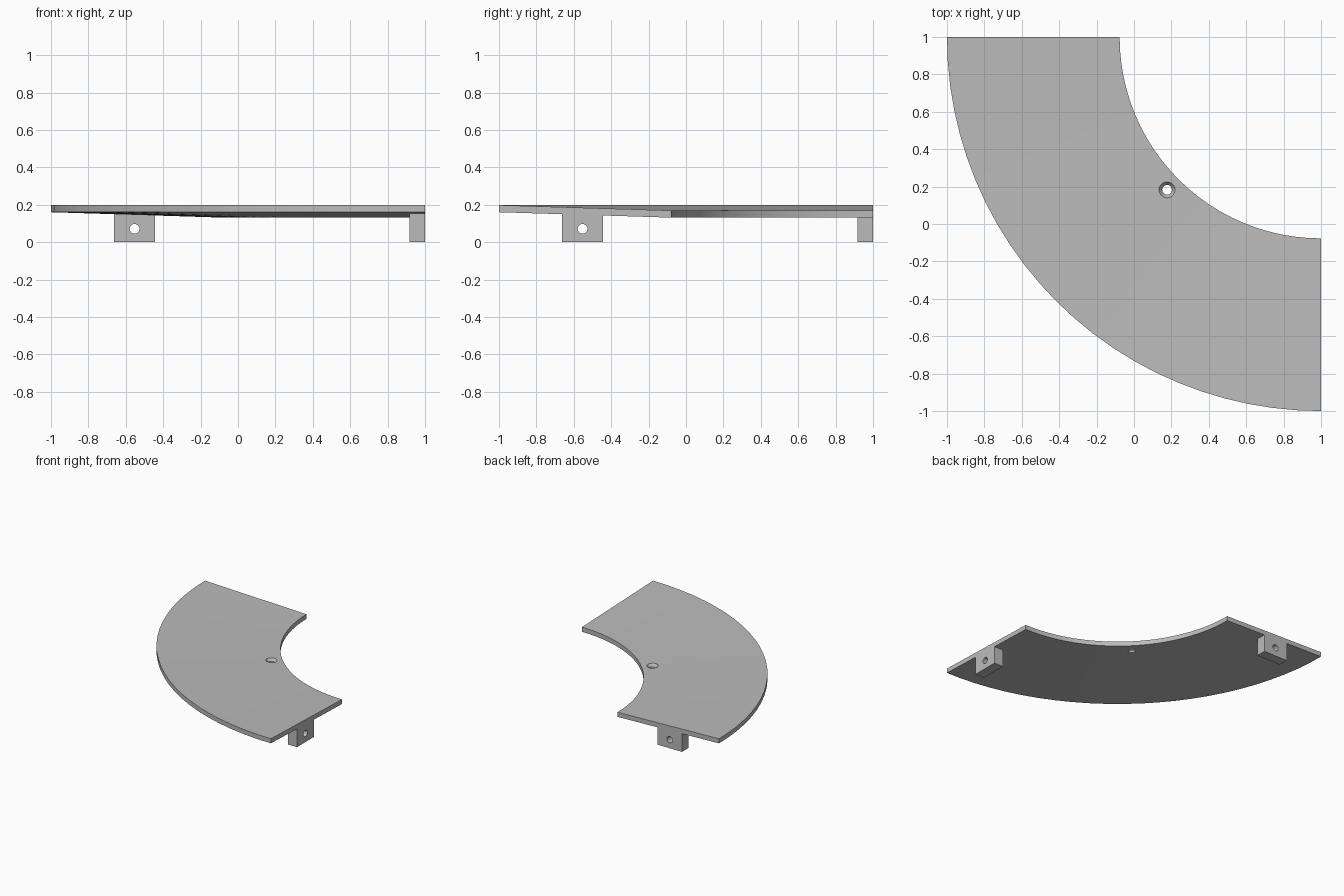
import bpy
import bmesh
from math import cos, sin, pi, hypot
from mathutils import Matrix, Vector

cube = bpy.data.objects.get("Cube")
if cube:
    bpy.data.objects.remove(cube, do_unlink=True)

INNER, OUTER = 1.077, 2.0      # ring radii about the corner (1, 1)
LOW, HIGH = 0.131, 0.16        # underside height at inner and outer edge
THICK = 0.038
STEPS = 24

grey = bpy.data.materials.new("plain_grey")
grey.use_nodes = True
grey.diffuse_color = (0.5, 0.5, 0.5, 1)
grey.node_tree.nodes["Principled BSDF"].inputs["Base Color"].default_value = (0.5, 0.5, 0.5, 1)


def underside(x, y):
    r = hypot(1 - x, 1 - y)
    return LOW + (HIGH - LOW) * (r - INNER) / (OUTER - INNER)


def make_object(name, bm):
    bmesh.ops.recalc_face_normals(bm, faces=bm.faces)
    mesh = bpy.data.meshes.new(name)
    bm.to_mesh(mesh)
    bm.free()
    mesh.materials.append(grey)
    obj = bpy.data.objects.new(name, mesh)
    bpy.context.collection.objects.link(obj)
    return obj


def lathe(name, profile, matrix, sides=32):
    """Closed solid of revolution from (radius, height) points."""
    bm = bmesh.new()
    rings = [[bm.verts.new((r * cos(2 * pi * i / sides), r * sin(2 * pi * i / sides), z))
              for i in range(sides)] for r, z in profile]
    for a, b in zip(rings, rings[1:]):
        for i in range(sides):
            j = (i + 1) % sides
            bm.faces.new((a[i], a[j], b[j], b[i]))
    bm.faces.new(rings[0])
    bm.faces.new(rings[-1])
    bm.transform(matrix)
    return make_object(name, bm)


def drill(obj, cutter):
    cutter.hide_render = True
    mod = obj.modifiers.new("hole", "BOOLEAN")
    mod.operation = "DIFFERENCE"
    mod.solver = "EXACT"
    mod.object = cutter
    for other in bpy.context.selected_objects:
        other.select_set(False)
    bpy.context.view_layer.objects.active = obj
    obj.select_set(True)
    bpy.ops.object.modifier_apply(modifier=mod.name)
    bpy.data.objects.remove(cutter, do_unlink=True)
    bpy.ops.object.shade_smooth_by_angle(angle=pi / 6)


# Curved plate: slightly conical quarter ring
bm = bmesh.new()
section = [(INNER, LOW), (OUTER, HIGH), (OUTER, HIGH + THICK), (INNER, LOW + THICK)]
loops = []
for i in range(STEPS + 1):
    a = pi + pi / 2 * i / STEPS
    loops.append([bm.verts.new((1 + r * cos(a), 1 + r * sin(a), z)) for r, z in section])
for a, b in zip(loops, loops[1:]):
    for k in range(4):
        n = (k + 1) % 4
        bm.faces.new((a[k], a[n], b[n], b[k]))
bm.faces.new(loops[0])
bm.faces.new(loops[-1])
plate = make_object("curved_plate", bm)

# Countersunk screw hole near the inner edge
drill(plate, lathe("countersink_cutter",
                   [(0.026, 0), (0.026, 0.15), (0.043, 0.172), (0.043, 0.3)],
                   Matrix.Translation((0.177, 0.183, 0))))


# Mounting tabs under both straight ends, tops following the plate
def mounting_tab(name, swap):
    bm = bmesh.new()
    bmesh.ops.create_cube(bm, size=1)
    for v in bm.verts:
        x = 1 if v.co.x > 0 else 0.917
        y = -0.443 if v.co.y > 0 else -0.663
        v.co = (x, y, underside(x, y) if v.co.z > 0 else 0)
        if swap:
            v.co = Vector((v.co.y, v.co.x, v.co.z))
    tab = make_object(name, bm)
    spot = (0.96, -0.553, 0.071)
    axis = "Y"
    if swap:
        spot = (spot[1], spot[0], spot[2])
        axis = "X"
    matrix = Matrix.Translation(spot) @ Matrix.Rotation(pi / 2, 4, axis)
    drill(tab, lathe("bolt_hole_cutter", [(0.026, -0.2), (0.026, 0.2)], matrix))


mounting_tab("front_left_tab", False)
mounting_tab("back_right_tab", True)
